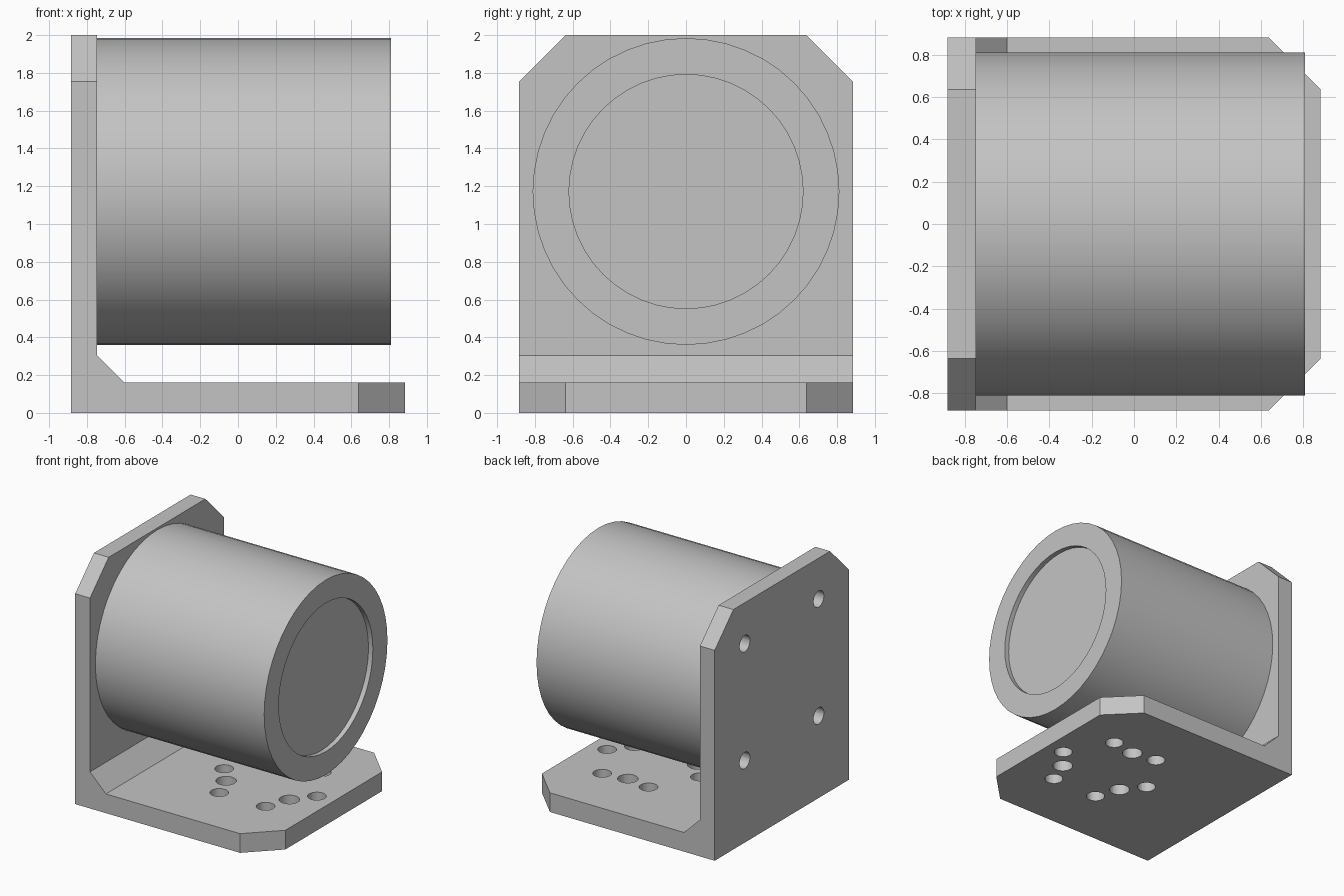
import bpy, bmesh, math
from mathutils import Matrix, Vector

default = bpy.data.objects.get("Cube")
if default:
    bpy.data.objects.remove(default, do_unlink=True)

# One plain grey for everything
grey = bpy.data.materials.new("plain grey")
grey.use_nodes = True
colour = (0.55, 0.55, 0.55, 1)
grey.diffuse_color = colour
grey.node_tree.nodes["Principled BSDF"].inputs["Base Color"].default_value = colour

HALF = 0.883      # half width of the bracket
AXIS_Z = 1.172    # height of the barrel axis
TO_X = Matrix.Rotation(math.pi / 2, 4, 'Y')


def make_object(name, bm):
    bmesh.ops.recalc_face_normals(bm, faces=bm.faces)
    mesh = bpy.data.meshes.new(name)
    bm.to_mesh(mesh)
    bm.free()
    mesh.materials.append(grey)
    obj = bpy.data.objects.new(name, mesh)
    bpy.context.collection.objects.link(obj)
    return obj


def add_cylinder(bm, radius, length, centre, turn=Matrix(), sides=32):
    bmesh.ops.create_cone(bm, cap_ends=True, segments=sides, radius1=radius, radius2=radius,
                          depth=length, matrix=Matrix.Translation(centre) @ turn)


def smooth(obj):
    bpy.ops.object.select_all(action='DESELECT')
    obj.select_set(True)
    bpy.context.view_layer.objects.active = obj
    bpy.ops.object.shade_smooth_by_angle(angle=math.radians(30))


# Angle bracket: L profile with a filled inner corner, extruded sideways
bm = bmesh.new()
profile = [(-HALF, 0), (HALF, 0), (HALF, 0.16), (-0.6, 0.16), (-0.747, 0.305), (-0.747, 2), (-HALF, 2)]
face = bm.faces.new([bm.verts.new((x, -HALF, z)) for x, z in profile])
grown = bmesh.ops.extrude_face_region(bm, geom=[face])["geom"]
bmesh.ops.translate(bm, vec=(0, 2 * HALF, 0),
                    verts=[v for v in grown if isinstance(v, bmesh.types.BMVert)])

# Cut the outer corners of the wall and the base
for side in (-1, 1):
    for point, normal in (((0, side * 0.637, 2), (0, side, 1)),
                          ((HALF, side * 0.637, 0), (1, side, 0))):
        cut = bmesh.ops.bisect_plane(bm, geom=bm.verts[:] + bm.edges[:] + bm.faces[:],
                                     plane_co=point, plane_no=Vector(normal), clear_outer=True)
        edges = [e for e in cut["geom_cut"] if isinstance(e, bmesh.types.BMEdge)]
        bmesh.ops.holes_fill(bm, edges=edges, sides=0)
bracket = make_object("bracket", bm)

# Hole cutters: two rings through the base, a square of four through the wall
bm = bmesh.new()
for count, ring, radius, start in ((6, 0.428, 0.071, 0), (3, 0.337, 0.078, 90)):
    for i in range(count):
        a = math.radians(start + 360 * i / count)
        add_cylinder(bm, radius, 0.4, (0.3 + ring * math.cos(a), ring * math.sin(a), 0.08))
for y in (-0.487, 0.487):
    for z in (-0.487, 0.487):
        add_cylinder(bm, 0.068, 0.4, (-0.815, y, AXIS_Z + z), TO_X)
cutter = make_object("hole_cutter", bm)
cutter.hide_render = True

smooth(bracket)
mod = bracket.modifiers.new("holes", 'BOOLEAN')
mod.operation = 'DIFFERENCE'
mod.solver = 'EXACT'
mod.object = cutter
bpy.ops.object.modifier_apply(modifier=mod.name)
bpy.data.objects.remove(cutter, do_unlink=True)
smooth(bracket)

# Barrel with a shallow round recess in its free end
bm = bmesh.new()
add_cylinder(bm, 0.812, 1.557, (0.0315, 0, AXIS_Z), TO_X, sides=48)
bm.normal_update()
end = [f for f in bm.faces if f.normal.x > 0.9]
bmesh.ops.inset_region(bm, faces=end, thickness=0.192, use_even_offset=True)
floor = bmesh.ops.extrude_face_region(bm, geom=end)["geom"]
bmesh.ops.translate(bm, vec=(-0.04, 0, 0),
                    verts=[v for v in floor if isinstance(v, bmesh.types.BMVert)])
bmesh.ops.delete(bm, geom=[f for f in end if f.is_valid], context='FACES_ONLY')
barrel = make_object("barrel", bm)
smooth(barrel)
